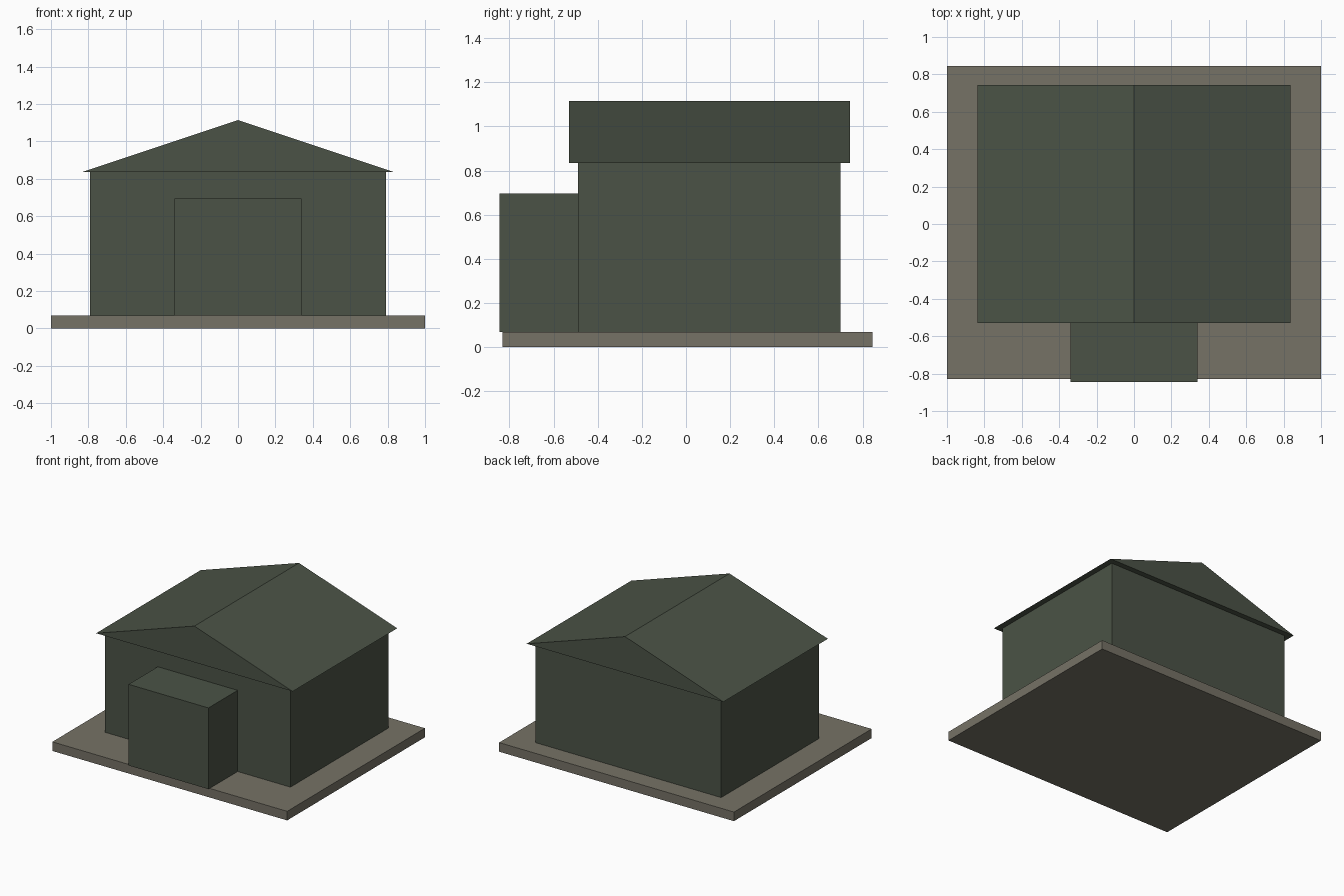
import bpy
import bmesh

if "Cube" in bpy.data.objects:
    bpy.data.objects.remove(bpy.data.objects["Cube"])


def material(name, rgb):
    m = bpy.data.materials.new(name)
    m.diffuse_color = (*rgb, 1.0)
    m.use_nodes = True
    m.node_tree.nodes["Principled BSDF"].inputs["Base Color"].default_value = m.diffuse_color
    return m


GREEN = material("dark green", (0.070, 0.086, 0.061))
STONE = material("grey brown", (0.181, 0.168, 0.133))


def prism(name, profile, y0, y1, mat):
    """Extrude an (x, z) profile along y from y0 to y1."""
    bm = bmesh.new()
    face = bm.faces.new([bm.verts.new((x, y0, z)) for x, z in profile])
    ext = bmesh.ops.extrude_face_region(bm, geom=[face], use_keep_orig=True)
    moved = [g for g in ext["geom"] if isinstance(g, bmesh.types.BMVert)]
    bmesh.ops.translate(bm, verts=moved, vec=(0, y1 - y0, 0))
    bmesh.ops.recalc_face_normals(bm, faces=bm.faces)
    mesh = bpy.data.meshes.new(name)
    bm.to_mesh(mesh)
    bm.free()
    mesh.materials.append(mat)
    obj = bpy.data.objects.new(name, mesh)
    bpy.context.collection.objects.link(obj)
    return obj


def box(name, half_x, y0, y1, z0, z1, mat):
    profile = [(-half_x, z0), (half_x, z0), (half_x, z1), (-half_x, z1)]
    return prism(name, profile, y0, y1, mat)


# Ground slab
box("base_slab", 1.0, -0.83, 0.845, 0.0, 0.07, STONE)
# Main building
box("walls", 0.79, -0.49, 0.70, 0.07, 0.835, GREEN)
# Entrance block, slightly overhanging the slab
box("porch", 0.34, -0.845, -0.49, 0.07, 0.695, GREEN)
# Gabled roof with the ridge along y
prism("roof", [(-0.837, 0.835), (0.837, 0.835), (0, 1.114)], -0.53, 0.742, GREEN)
